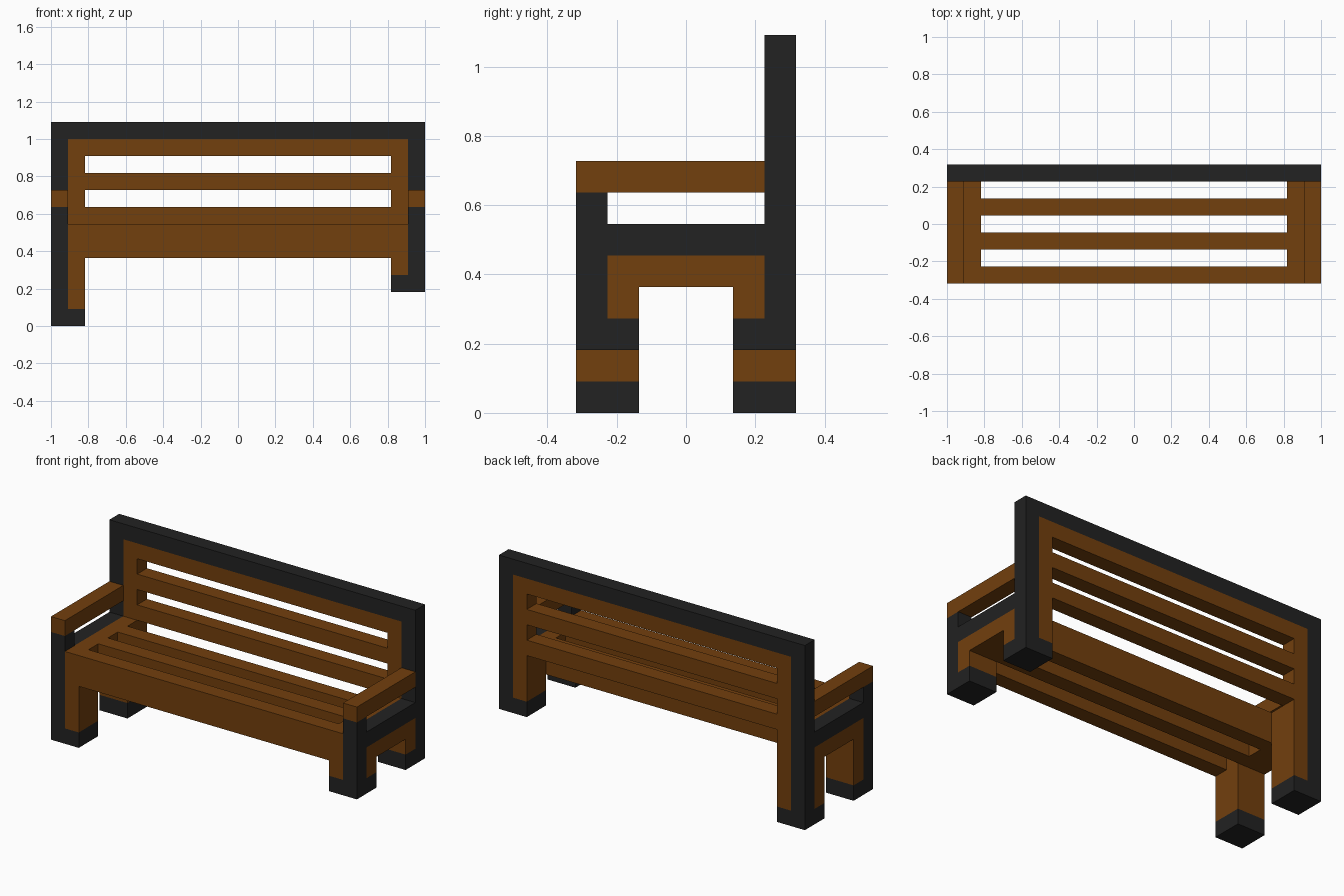
import bpy
import bmesh
from mathutils import Vector

if "Cube" in bpy.data.objects:
    bpy.data.objects.remove(bpy.data.objects["Cube"], do_unlink=True)

U = 1 / 11  # one block of the design grid


def make_material(name, rgb):
    mat = bpy.data.materials.new(name)
    mat.use_nodes = True
    mat.diffuse_color = (*rgb, 1)
    mat.node_tree.nodes["Principled BSDF"].inputs["Base Color"].default_value = (*rgb, 1)
    return mat


WOOD = make_material("brown wood", (0.170, 0.050, 0.004))
IRON = make_material("black iron", (0.016, 0.016, 0.016))


def part(name, mat, *boxes):
    """Join boxes (x0, x1, y0, y1, z0, z1), in blocks, into one flat-shaded object."""
    bm = bmesh.new()
    for x0, x1, y0, y1, z0, z1 in boxes:
        x0, x1 = sorted((x0, x1))
        low, high = Vector((x0, y0, z0)), Vector((x1, y1, z1))
        verts = bmesh.ops.create_cube(bm, size=1)["verts"]
        for v in verts:
            v.co = ((low + high) / 2 + v.co * (high - low)) * U
    mesh = bpy.data.meshes.new(name)
    bm.to_mesh(mesh)
    bm.free()
    mesh.materials.append(mat)
    obj = bpy.data.objects.new(name, mesh)
    bpy.context.collection.objects.link(obj)


# Two bench ends; the legs on the left end are shorter
for side, s, foot in (("left", 1, 2), ("right", -1, 0)):
    inner, mid, outer = 9 * s, 10 * s, 11 * s
    knee = foot + 1

    # Feet
    part(f"{side}_front_foot", IRON, (inner, outer, -3.5, -1.5, foot, knee))
    part(f"{side}_back_foot", IRON, (inner, outer, 1.5, 3.5, foot, knee))

    # Iron corner posts and the rail between them
    part(f"{side}_front_post", IRON, (mid, outer, -3.5, -2.5, knee, 7))
    part(f"{side}_back_post", IRON, (mid, outer, 2.5, 3.5, knee, 11))
    part(f"{side}_side_rail", IRON, (mid, outer, -2.5, 2.5, 5, 6))

    # Wooden inner legs, wrapped round the corner posts
    part(f"{side}_front_leg", WOOD,
         (inner, mid, -3.5, -2.5, knee, 6),
         (inner, outer, -2.5, -1.5, knee, 4))
    part(f"{side}_back_leg", WOOD,
         (inner, mid, 2.5, 3.5, knee, 11),
         (inner, outer, 1.5, 2.5, knee, 4))

    # Seat end and armrest
    part(f"{side}_seat_end", WOOD,
         (inner, mid, -2.5, 2.5, 4, 6),
         (mid, outer, -2.5, 2.5, 4, 5))
    part(f"{side}_armrest", WOOD, (mid, outer, -3.5, 2.5, 7, 8))

# Seat slats, front to back
for name, y in (("front", -3.5), ("middle", -1.5), ("rear", 0.5)):
    part(f"{name}_seat_slat", WOOD, (-9, 9, y, y + 1, 4, 6))

# Backrest slats
for name, z in (("lower", 6), ("middle", 8), ("upper", 10)):
    part(f"{name}_back_slat", WOOD, (-9, 9, 2.5, 3.5, z, z + 1))

# Iron top rail
part("top_rail", IRON, (-11, 11, 2.5, 3.5, 11, 12))
